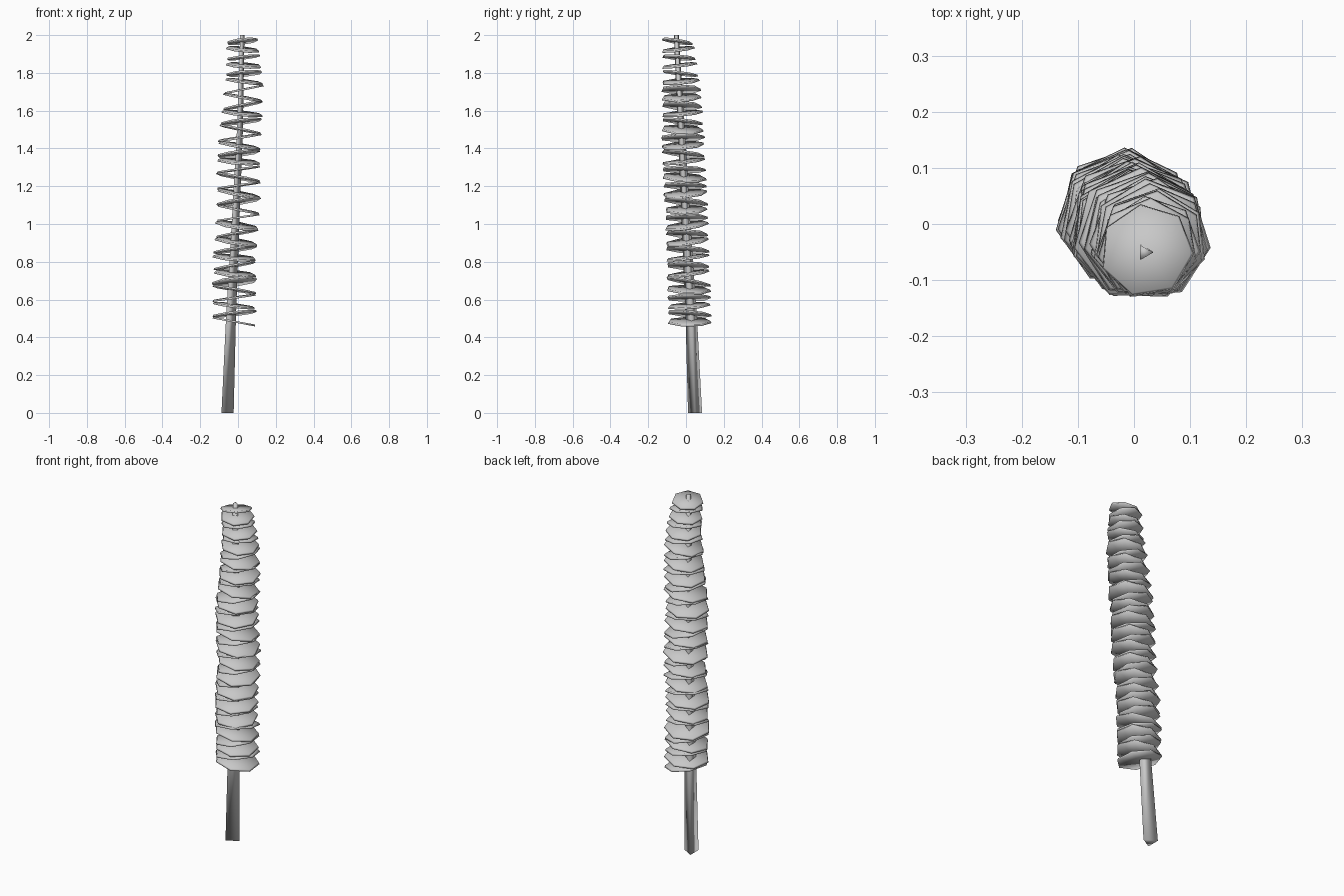
import bpy
import bmesh
import math
import random
from mathutils import Matrix, Vector

random.seed(7)
old = bpy.data.objects.get("Cube")
if old:
    bpy.data.objects.remove(old, do_unlink=True)

# One plain grey for the whole model
grey = bpy.data.materials.new("plain_grey")
grey.use_nodes = True
colour = (0.58, 0.58, 0.58, 1)
grey.diffuse_color = colour
grey.node_tree.nodes["Principled BSDF"].inputs["Base Color"].default_value = colour

# Paths as height, x, y, radius
STICK = [(0, -0.066, 0.048, 0.043), (0.5, -0.046, 0.028, 0.035),
         (1.0, -0.02, 0.0, 0.027), (1.5, 0.005, -0.025, 0.021),
         (2.0, 0.019, -0.051, 0.015)]
RIM = [(0.46, -0.018, 0.018, 0.12), (0.85, -0.018, 0.006, 0.117),
       (1.05, 0.003, 0.0, 0.117), (1.38, 0.002, -0.018, 0.12),
       (1.6, 0.024, -0.022, 0.111), (1.8, 0.034, -0.032, 0.1),
       (2.0, 0.02, -0.05, 0.082)]


def sample(path, z):
    """Centre and radius of a path at a height."""
    for a, b in zip(path, path[1:]):
        if z <= b[0]:
            t = (z - a[0]) / (b[0] - a[0])
            x, y, r = (p + (q - p) * t for p, q in zip(a[1:], b[1:]))
            return Vector((x, y, z)), r


def make_object(name, bm):
    mesh = bpy.data.meshes.new(name)
    bm.to_mesh(mesh)
    bm.free()
    mesh.materials.append(grey)
    obj = bpy.data.objects.new(name, mesh)
    bpy.context.collection.objects.link(obj)
    bpy.ops.object.select_all(action="DESELECT")
    obj.select_set(True)
    bpy.context.view_layer.objects.active = obj
    bpy.ops.object.shade_smooth()


# Tapered, leaning, three-sided stick
SIDES = 3
bm = bmesh.new()
rings = []
for z, *_ in STICK:
    centre, r = sample(STICK, z)
    rings.append([bm.verts.new(centre + Vector((r * math.cos(a), r * math.sin(a), 0)))
                  for a in (math.tau * i / SIDES for i in range(SIDES))])
for low, high in zip(rings, rings[1:]):
    for i in range(SIDES):
        j = (i + 1) % SIDES
        bm.faces.new((low[i], low[j], high[j], high[i]))
bm.faces.new(rings[0][::-1])
bm.faces.new(rings[-1])
make_object("stick", bm)

# Stack of thin seven-sided discs, tipped to and fro
DISCS = 36
LOWEST, HIGHEST = 0.483, 1.967
bm = bmesh.new()
for i in range(DISCS):
    z = LOWEST + (HIGHEST - LOWEST) * i / (DISCS - 1)
    centre, r = sample(RIM, z)
    r *= random.uniform(0.97, 1.05)
    lean = math.radians(180 * i + random.uniform(-65, 20) * (i > 0))
    axis = Vector((-math.sin(lean), math.cos(lean), 0))
    tilt = math.radians(random.uniform(8, 12))
    turn = random.uniform(-0.15, 0.15)
    place = (Matrix.Translation(centre) @ Matrix.Rotation(tilt, 4, axis)
             @ Matrix.Rotation(turn, 4, "Z"))
    bmesh.ops.create_cone(bm, cap_ends=True, cap_tris=True, segments=7,
                          radius1=r, radius2=r * 0.96, depth=0.01, matrix=place)
make_object("tilted_discs", bm)
